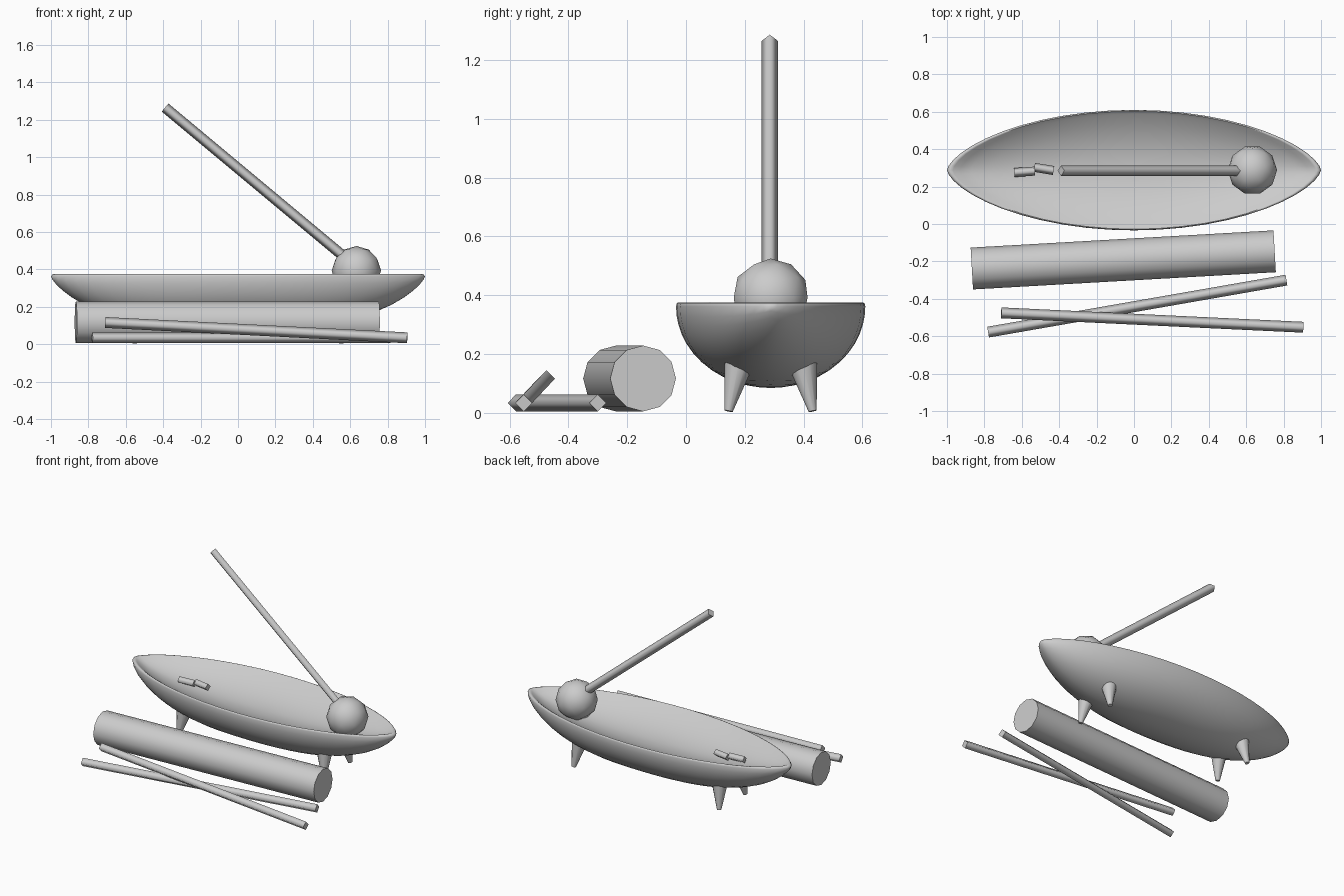
import bpy, bmesh, math
from mathutils import Vector, Matrix

if "Cube" in bpy.data.objects:
    bpy.data.objects.remove(bpy.data.objects["Cube"])

CY = 0.288   # dish centre line in y
RIM = 0.375  # dish rim height


def add_mesh(name, bm, angle=35):
    bmesh.ops.recalc_face_normals(bm, faces=bm.faces)
    me = bpy.data.meshes.new(name)
    bm.to_mesh(me)
    bm.free()
    ob = bpy.data.objects.new(name, me)
    bpy.context.collection.objects.link(ob)
    bpy.ops.object.select_all(action='DESELECT')
    ob.select_set(True)
    bpy.context.view_layer.objects.active = ob
    bpy.ops.object.shade_smooth_by_angle(angle=math.radians(angle))
    return ob


def rod(name, a, b, radius, res=0):
    """Straight bevelled curve; res 0 gives a four-sided rod."""
    cu = bpy.data.curves.new(name, 'CURVE')
    cu.dimensions = '3D'
    cu.bevel_depth = radius
    cu.bevel_resolution = res
    cu.use_fill_caps = True
    sp = cu.splines.new('POLY')
    sp.points.add(1)
    for p, co in zip(sp.points, (a, b)):
        p.co = (*co, 1)
    ob = bpy.data.objects.new(name, cu)
    bpy.context.collection.objects.link(ob)
    return ob


# Boat-shaped dish: rings of the outline, dropped to hull depth outside, shallower inside
def half_width(x):
    return 0.322 * max(1 - x * x, 1e-6) ** 0.65


def drop(x, y, depth, power):
    across = max(0, 1 - min(1, abs(y) / half_width(x)) ** 2) ** power
    return depth * max(0, 1 - abs(x) ** 3) ** 0.75 * across


N = 48
bm = bmesh.new()


def ring(s, depth, power, top=RIM, grow=1.0):
    verts = []
    for i in range(N):
        t = 2 * math.pi * i / N
        x = s * math.cos(t)
        y = s * math.copysign(half_width(math.cos(t)), math.sin(t))
        z = top - drop(x, y, depth, power)
        verts.append(bm.verts.new((x * grow, CY + y * grow, z)))
    return verts


outer = [0.12, 0.25, 0.38, 0.5, 0.62, 0.73, 0.82, 0.89, 0.94, 0.975, 0.993, 1.0]
inner = [1.0, 0.96, 0.9, 0.8, 0.68, 0.52, 0.35, 0.18]
rings = [ring(s, 0.277, 0.5, RIM - 0.013) for s in outer]
rings.append(ring(1.0, 0, 1, RIM - 0.002, 0.992))
rings.append(ring(1.0, 0, 1, RIM, 0.98))
rings += [ring(s, 0.11, 1, RIM - 0.004, 0.968) for s in inner]
for r0, r1 in zip(rings, rings[1:]):
    for i in range(N):
        j = (i + 1) % N
        bm.faces.new((r0[i], r0[j], r1[j], r1[i]))
for r, z in ((rings[0], RIM - 0.29), (rings[-1], RIM - 0.114)):
    pole = bm.verts.new((0, CY, z))
    for i in range(N):
        bm.faces.new((r[i], r[(i + 1) % N], pole))
add_mesh("dish", bm, 60)

# Four tapered feet splayed outward
for sx in (-1, 1):
    for sy in (-1, 1):
        top = Vector((sx * 0.535, CY + sy * 0.108, 0.17))
        tip = Vector((sx * 0.555, CY + sy * 0.143, 0.006))
        d = tip - top
        bm = bmesh.new()
        bmesh.ops.create_cone(bm, cap_ends=True, segments=12, radius1=0.05,
                              radius2=0.014, depth=d.length)
        bm.transform(d.to_track_quat('Z', 'Y').to_matrix().to_4x4())
        bmesh.ops.translate(bm, verts=bm.verts, vec=(top + tip) / 2)
        add_mesh("dish_foot", bm, 40)

# Ball holder
bm = bmesh.new()
bmesh.ops.create_icosphere(bm, subdivisions=2, radius=0.132)
bm.transform(Matrix.Translation((0.633, CY, 0.393)) @ Matrix.Rotation(math.pi / 2, 4, 'Z'))
add_mesh("ball_holder", bm, 40)

# Leaning stick and fallen ash
rod("leaning_stick", (0.60, 0.285, 0.44), (-0.39, 0.285, 1.265), 0.028)
rod("ash_piece", (-0.64, 0.275, 0.313), (-0.53, 0.283, 0.313), 0.024)
rod("ash_piece", (-0.533, 0.303, 0.312), (-0.43, 0.286, 0.312), 0.024)

# Storage tube and two loose sticks in front
rod("storage_tube", (-0.867, -0.238, 0.117), (0.752, -0.146, 0.117), 0.112, 4)
rod("loose_stick", (-0.78, -0.578, 0.034), (0.815, -0.30, 0.034), 0.029)
rod("loose_stick", (-0.71, -0.475, 0.116), (0.905, -0.552, 0.034), 0.029)
